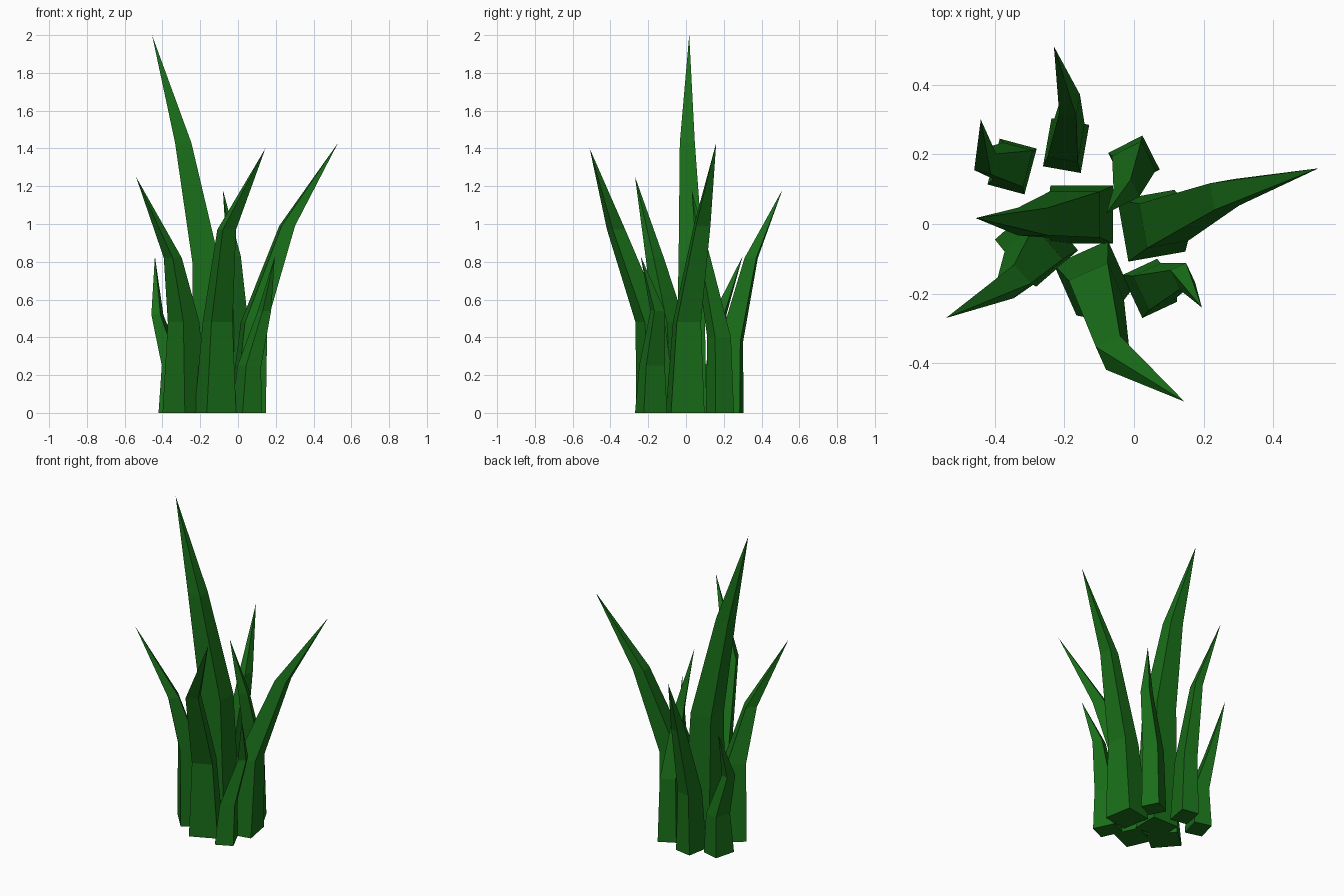
import bpy, bmesh
from math import cos, sin, radians

if "Cube" in bpy.data.objects:
    bpy.data.objects.remove(bpy.data.objects["Cube"])

green = bpy.data.materials.new("grass_green")
green.diffuse_color = (0.01, 0.16, 0.01, 1)
green.use_nodes = True
green.node_tree.nodes["Principled BSDF"].inputs["Base Color"].default_value = green.diffuse_color


def blade(name, yaw, base, low, high, tip):
    """Four-sided blade: base (x, y, half w, half d), low ring and high ring
    (x, y, z, scale of the base section), then a pointed tip."""
    bx, by, hw, hd = base
    c, s = cos(radians(yaw)), sin(radians(yaw))
    bm = bmesh.new()
    rings = []
    for x, y, z, k in ((bx, by, 0, 1), low, high):
        ring = []
        for u, v in ((-1, -1), (1, -1), (1, 1), (-1, 1)):
            du, dv = u * hw * k, v * hd * k
            ring.append(bm.verts.new((x + c * du - s * dv, y + s * du + c * dv, z)))
        rings.append(ring)
    top = bm.verts.new(tip)
    bm.faces.new(rings[0][::-1])
    for i in range(4):
        j = (i + 1) % 4
        for a, b in zip(rings, rings[1:]):
            bm.faces.new((a[i], a[j], b[j], b[i]))
        bm.faces.new((rings[-1][i], rings[-1][j], top))
    bmesh.ops.recalc_face_normals(bm, faces=bm.faces)
    mesh = bpy.data.meshes.new(name)
    bm.to_mesh(mesh)
    bm.free()
    mesh.materials.append(green)
    bpy.context.collection.objects.link(bpy.data.objects.new(name, mesh))


# Large blades
blade("tall_blade", 0, (-.15, .027, .09, .083),
      (-.17, .027, .80, .8), (-.29, .007, 1.43, .48), (-.455, .017, 2))
blade("right_blade", 10, (.05, -.005, .083, .09),
      (.085, .005, .48, .72), (.26, .085, .99, .43), (.53, .16, 1.43))
blade("front_blade", 24, (-.12, -.155, .085, .08),
      (-.108, -.19, .48, .72), (-.06, -.37, .97, .45), (.145, -.51, 1.4))
blade("left_blade", 41, (-.28, -.06, .08, .09),
      (-.288, -.09, .48, .7), (-.345, -.165, .82, .4), (-.54, -.27, 1.25))

# Medium blades
blade("back_blade", -10, (-.195, .225, .055, .07),
      (-.195, .24, .38, .8), (-.185, .345, .82, .45), (-.23, .51, 1.18))
blade("inner_blade", 27, (0, .18, .055, .055),
      (0, .175, .4, .85), (-.022, .09, .83, .5), (-.08, .03, 1.18))

# Short blades
blade("short_back_blade", -15, (-.35, .165, .055, .068),
      (-.347, .17, .25, .8), (-.427, .178, .52, .45), (-.44, .3, .83))
blade("short_front_blade", 25, (.045, -.185, .055, .068),
      (.06, -.18, .25, .8), (.14, -.15, .54, .45), (.195, -.24, .83))
